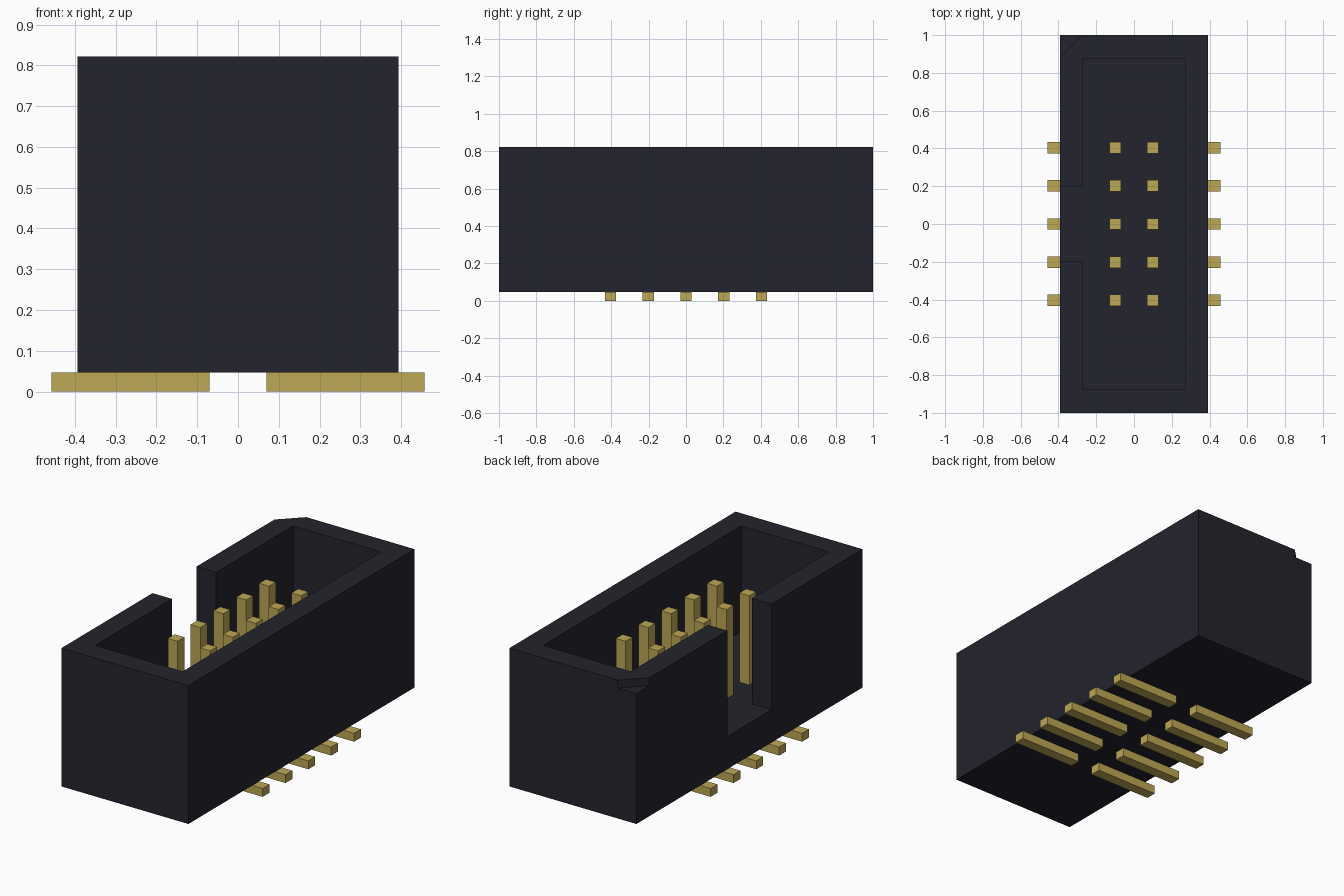
import bpy
import bmesh

# Remove the default cube
cube = bpy.data.objects.get("Cube")
if cube:
    bpy.data.objects.remove(cube, do_unlink=True)


def make_material(name, rgb):
    mat = bpy.data.materials.new(name)
    mat.use_nodes = True
    color = (*rgb, 1.0)
    mat.diffuse_color = color
    mat.node_tree.nodes["Principled BSDF"].inputs["Base Color"].default_value = color
    return mat


def make_prism(name, outline, axis, low, high, material=None):
    """Extrude a flat outline: along z from (x, y) or along y from (x, z)."""
    bm = bmesh.new()
    if axis == "z":
        points = [(a, b, low) for a, b in outline]
        move = (0, 0, high - low)
    else:
        points = [(a, low, b) for a, b in outline]
        move = (0, high - low, 0)
    face = bm.faces.new([bm.verts.new(p) for p in points])
    result = bmesh.ops.extrude_face_region(bm, geom=[face], use_keep_orig=True)
    verts = [g for g in result["geom"] if isinstance(g, bmesh.types.BMVert)]
    bmesh.ops.translate(bm, vec=move, verts=verts)
    bmesh.ops.recalc_face_normals(bm, faces=bm.faces)
    mesh = bpy.data.meshes.new(name)
    bm.to_mesh(mesh)
    bm.free()
    obj = bpy.data.objects.new(name, mesh)
    bpy.context.collection.objects.link(obj)
    if material:
        mesh.materials.append(material)
    return obj


def rectangle(x0, x1, y0, y1):
    return [(x0, y0), (x1, y0), (x1, y1), (x0, y1)]


def cut(target, cutter):
    mod = target.modifiers.new(cutter.name, "BOOLEAN")
    mod.operation = "DIFFERENCE"
    mod.solver = "EXACT"
    mod.object = cutter
    bpy.context.view_layer.objects.active = target
    bpy.ops.object.modifier_apply(modifier=mod.name)
    bpy.data.objects.remove(cutter, do_unlink=True)


plastic = make_material("dark plastic", (0.017, 0.017, 0.026))
gold = make_material("gold", (0.51, 0.39, 0.09))

HALF_X, BASE, FLOOR, TOP = 0.393, 0.047, 0.23, 0.822
CAVITY_X, CAVITY_Y = 0.272, 0.876
ABOVE = TOP + 0.2

# Housing: block with an open cavity, a key slot and a corner mark
housing = make_prism("housing", rectangle(-HALF_X, HALF_X, -1, 1), "z", BASE, TOP, plastic)

# Cavity and key slot share one floor, so they are cut as one outline
cavity = [(-CAVITY_X, -CAVITY_Y), (CAVITY_X, -CAVITY_Y),
          (CAVITY_X, CAVITY_Y), (-CAVITY_X, CAVITY_Y),
          (-CAVITY_X, 0.195), (-0.5, 0.195),
          (-0.5, -0.195), (-CAVITY_X, -0.195)]
cut(housing, make_prism("cavity_cutter", cavity, "z", FLOOR, ABOVE))

# Shallow triangular mark on one top corner
MARK = 0.116
corner = [(-HALF_X - 0.1, 1 - MARK - 0.1), (-HALF_X + MARK + 0.1, 1.1),
          (-HALF_X - 0.1, 1.1)]
cut(housing, make_prism("corner_cutter", corner, "z", TOP - 0.045, ABOVE))

# Bent contacts: upright pin with a foot reaching outward under the housing
PIN_IN, PIN_OUT, FOOT_END, PIN_TOP = 0.07, 0.131, 0.457, 0.73
profile = [(PIN_IN, 0), (FOOT_END, 0), (FOOT_END, BASE),
           (PIN_OUT, BASE), (PIN_OUT, PIN_TOP), (PIN_IN, PIN_TOP)]
for side, label in ((-1, "right"), (1, "left")):
    outline = [(side * x, z) for x, z in profile]
    for row in range(5):
        y = (row - 2) * 0.202
        make_prism(f"{label}_contact_{row + 1}", outline, "y", y - 0.03, y + 0.03, gold)
